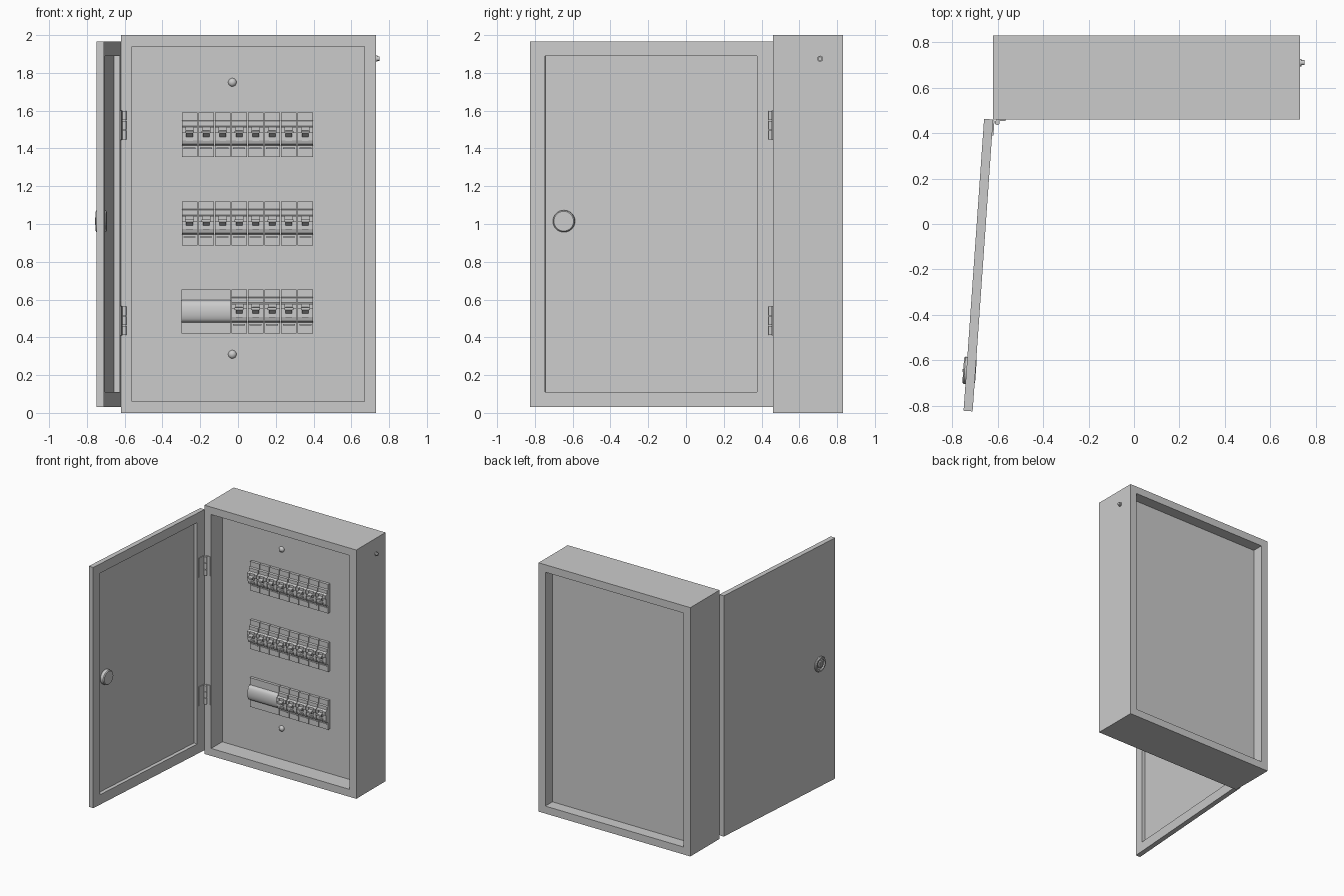
import bpy, bmesh, math
from mathutils import Matrix, Vector

if "Cube" in bpy.data.objects:
    bpy.data.objects.remove(bpy.data.objects["Cube"])

grey = bpy.data.materials.new("light_grey_metal")
grey.diffuse_color = (0.6, 0.6, 0.6, 1)
grey.use_nodes = True
grey.node_tree.nodes["Principled BSDF"].inputs["Base Color"].default_value = grey.diffuse_color

# Door frame of reference: x along the door, y out of its inner face
DOOR = Matrix.Translation((-0.62, 0.46, 0)) @ Matrix.Rotation(math.atan2(-1.28, -0.09), 4, 'Z')
IDENT = Matrix.Identity(4)


def finish(name, bm, mat=IDENT, smooth=False, bevel=0):
    bmesh.ops.recalc_face_normals(bm, faces=bm.faces)
    me = bpy.data.meshes.new(name)
    bm.to_mesh(me)
    bm.free()
    me.materials.append(grey)
    ob = bpy.data.objects.new(name, me)
    bpy.context.collection.objects.link(ob)
    ob.matrix_world = mat
    if bevel:
        m = ob.modifiers.new("bevel", 'BEVEL')
        m.width, m.segments = bevel, 2
    if smooth:
        bpy.ops.object.select_all(action='DESELECT')
        ob.select_set(True)
        bpy.context.view_layer.objects.active = ob
        bpy.ops.object.shade_smooth_by_angle()
    return ob


def add_box(bm, x, y, z):
    """Box from (min, max) pairs."""
    size = [b - a for a, b in (x, y, z)]
    mid = [(a + b) / 2 for a, b in (x, y, z)]
    bmesh.ops.create_cube(bm, size=1, matrix=Matrix.Translation(mid) @ Matrix.Diagonal((*size, 1)))


def box(name, x, y, z, mat=IDENT, bevel=0):
    bm = bmesh.new()
    add_box(bm, x, y, z)
    return finish(name, bm, mat, bevel=bevel)


def frame(name, outer, inner, y, mat=IDENT):
    """Rectangular ring; outer and inner are (x0, x1, z0, z1)."""
    bm = bmesh.new()
    rings = []
    for x0, x1, z0, z1 in (outer, inner):
        for yy in y:
            rings.append([bm.verts.new((px, yy, pz)) for px, pz in
                          ((x0, z0), (x1, z0), (x1, z1), (x0, z1))])
    of, ob, nf, nb = rings
    for a, b in ((of, ob), (ob, nb), (nb, nf), (nf, of)):
        for i in range(4):
            j = (i + 1) % 4
            bm.faces.new((a[i], a[j], b[j], b[i]))
    return finish(name, bm, mat)


def lathe(name, profile, pos, axis, mat=IDENT, steps=32):
    """Spin (radius, height) points about an axis through pos."""
    bm = bmesh.new()
    vs = [bm.verts.new((r, 0, h)) for r, h in profile]
    es = [bm.edges.new(p) for p in zip(vs, vs[1:])]
    bmesh.ops.spin(bm, geom=vs + es, cent=(0, 0, 0), axis=(0, 0, 1), angle=math.tau, steps=steps)
    bmesh.ops.remove_doubles(bm, verts=bm.verts, dist=1e-5)
    rot = Vector((0, 0, 1)).rotation_difference(Vector(axis)).to_matrix().to_4x4()
    return finish(name, bm, mat @ Matrix.Translation(pos) @ rot, True)


def extrude_x(bm, pts, x0, x1):
    """Extrude a (depth, z) profile along x; depth goes toward -y."""
    f = bm.faces.new([bm.verts.new((x0, -d, z)) for d, z in pts])
    new = bmesh.ops.extrude_face_region(bm, geom=[f])["geom"]
    bmesh.ops.translate(bm, verts=[v for v in new if isinstance(v, bmesh.types.BMVert)],
                        vec=(x1 - x0, 0, 0))


# Cabinet: deep frame with a front panel and a back plate, both recessed
frame("cabinet_shell", (-0.62, 0.73, 0, 2), (-0.56, 0.67, 0.06, 1.94), (0.46, 0.83))
PANEL = 0.60
box("front_panel", (-0.56, 0.67), (PANEL, PANEL + 0.02), (0.06, 1.94))
box("back_plate", (-0.56, 0.67), (0.72, 0.74), (0.06, 1.94))

# Panel screws and the ground stud on the right side
DOME = [(0.022, 0), (0.022, 0.006), (0.018, 0.013), (0.01, 0.018), (0, 0.02)]
for n, z in (("lower", 0.31), ("upper", 1.75)):
    lathe(n + "_panel_screw", DOME, (-0.03, PANEL, z), (0, -1, 0))
lathe("ground_stud", [(0.016, 0), (0.016, 0.008), (0.011, 0.008), (0.011, 0.02), (0, 0.02)],
      (0.73, 0.71, 1.875), (1, 0, 0), steps=16)

# Circuit breakers
PITCH = 0.7 / 8
BODY = [(0, -0.117), (0.022, -0.117), (0.022, -0.058), (0.045, -0.05), (0.052, -0.03),
        (0.052, 0.04), (0.036, 0.046), (0.036, 0.072), (0.022, 0.076), (0.022, 0.117), (0, 0.117)]


def breaker(name, x, z):
    bm = bmesh.new()
    g, w = 0.0025, PITCH
    extrude_x(bm, BODY, g, w - g)
    # raised cheeks beside the lever, lever with grip, and label ledges
    for a, b in ((g, 0.024), (w - 0.024, w - g)):
        add_box(bm, (a, b), (-0.062, -0.05), (0.012, 0.04))
    extrude_x(bm, [(0.05, -0.012), (0.085, 0.008), (0.085, 0.02), (0.05, 0.022)], 0.026, w - 0.026)
    add_box(bm, (0.02, w - 0.02), (-0.088, -0.076), (0.008, 0.02))
    add_box(bm, (0.026, w - 0.026), (-0.058, -0.05), (-0.034, -0.022))
    add_box(bm, (0.012, w - 0.012), (-0.03, -0.02), (-0.075, -0.068))
    finish(name, bm, Matrix.Translation((x, PANEL, z)))


for row, (z, first) in enumerate(((1.4725, 0), (1.0025, 0), (0.5375, 3))):
    for i in range(first, 8):
        breaker(f"breaker_{row + 1}_{i + 1}", -0.30 + i * PITCH, z)

# Blank cover over the empty places of the bottom row
bm = bmesh.new()
dome = [(0.03 + 0.022 * math.cos(t), 0.055 * math.sin(t))
        for t in (math.pi * (k / 12 - 0.5) for k in range(13))]
extrude_x(bm, [(0, -0.117), (0.022, -0.117), (0.022, -0.06)] + dome +
          [(0.022, 0.06), (0.022, 0.117), (0, 0.117)], 0, 3 * PITCH - 0.002)
finish("blank_cover", bm, Matrix.Translation((-0.30, PANEL, 0.5375)), True)

# Door: flat skin with a raised rim on the inner face
box("door_skin", (0, 1.288), (-0.04, -0.03), (0.03, 1.965), DOOR)
frame("door_rim", (0, 1.288, 0.03, 1.965), (0.085, 1.21, 0.11, 1.89), (-0.03, 0), DOOR)

# Lock: knob inside, ringed key cylinder outside
lathe("lock_knob", [(0.058, 0), (0.058, 0.026), (0.052, 0.032), (0, 0.032)],
      (1.11, -0.03, 1.015), (0, 1, 0), DOOR)
lathe("lock_face", [(0.06, 0), (0.06, 0.008), (0.055, 0.014), (0.044, 0.014), (0.04, 0.005),
                    (0.028, 0.005), (0.026, 0.012), (0, 0.012)],
      (1.11, -0.04, 1.015), (0, -1, 0), DOOR)
box("lock_key_bar", (1.104, 1.116), (-0.058, -0.05), (0.995, 1.035), DOOR)

# Hinges: a leaf on the door, a leaf on the cabinet and three knuckles
for n, z0 in (("lower", 0.41), ("upper", 1.445)):
    z1 = z0 + 0.155
    box(n + "_hinge_door_leaf", (0.005, 0.07), (0, 0.006), (z0, z1), DOOR)
    box(n + "_hinge_cabinet_leaf", (-0.605, -0.565), (0.454, 0.46), (z0, z1))
    for k in range(3):
        h = 0.155 / 3
        lathe(f"{n}_hinge_knuckle_{k + 1}",
              [(0, 0), (0.011, 0), (0.011, h - 0.005), (0, h - 0.005)],
              (-0.602, 0.447, z0 + k * h + 0.0025), (0, 0, 1), steps=16)
